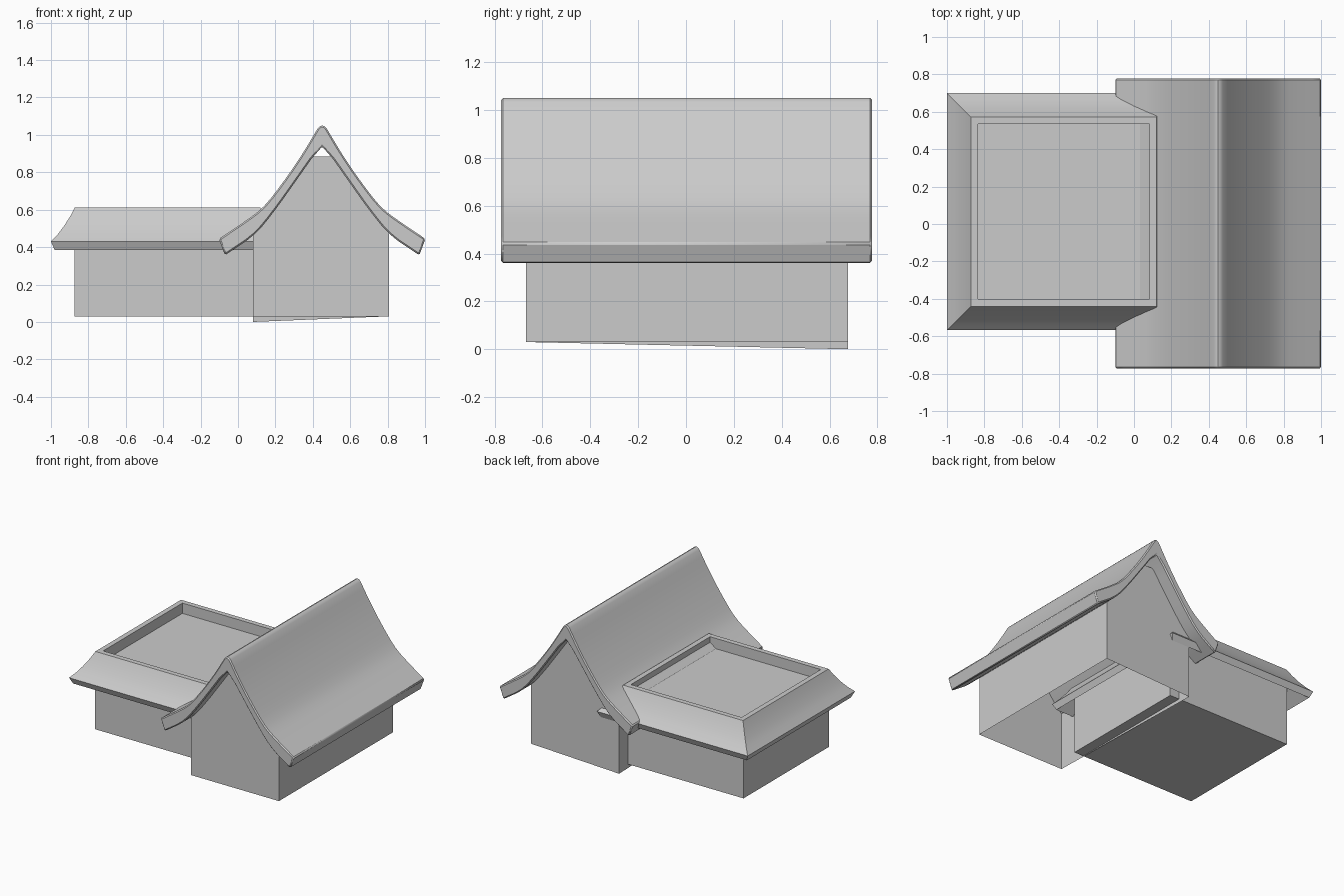
import bpy, bmesh
from mathutils import Vector

if "Cube" in bpy.data.objects:
    bpy.data.objects.remove(bpy.data.objects["Cube"])


def finish(name, bm):
    bmesh.ops.recalc_face_normals(bm, faces=bm.faces)
    me = bpy.data.meshes.new(name)
    bm.to_mesh(me)
    bm.free()
    ob = bpy.data.objects.new(name, me)
    bpy.context.collection.objects.link(ob)
    return ob


def smooth(ob, angle=0.5):
    bpy.ops.object.select_all(action='DESELECT')
    ob.select_set(True)
    bpy.context.view_layer.objects.active = ob
    bpy.ops.object.shade_smooth_by_angle(angle=angle)


def prism(profile, y0, y1):
    # Extrude an x-z outline along y
    bm = bmesh.new()
    a = [bm.verts.new((x, y0, z)) for x, z in profile]
    b = [bm.verts.new((x, y1, z)) for x, z in profile]
    n = len(profile)
    sides = [bm.faces.new((a[i], a[(i + 1) % n], b[(i + 1) % n], b[i])) for i in range(n)]
    bm.faces.new(a)
    bm.faces.new(b)
    return bm, sides


def spline(pts, steps=3):
    # Catmull-Rom curve through the points
    p = [Vector(q) for q in pts]
    p = [2 * p[0] - p[1]] + p + [2 * p[-1] - p[-2]]
    out = []
    for i in range(1, len(p) - 2):
        for s in range(steps):
            t = s / steps
            out.append(0.5 * (2 * p[i] + (p[i + 1] - p[i - 1]) * t
                       + (2 * p[i - 1] - 5 * p[i] + 4 * p[i + 1] - p[i + 2]) * t * t
                       + (3 * p[i] - p[i - 1] - 3 * p[i + 1] + p[i + 2]) * t ** 3))
    return [tuple(v) for v in out] + [tuple(p[-2])]


def box(name, x0, x1, y0, y1, z0, z1):
    bm, _ = prism([(x0, z0), (x1, z0), (x1, z1), (x0, z1)], y0, y1)
    return finish(name, bm)


RIDGE = 0.45

# Gabled hall: flared roof slab, half profiles measured from the ridge
top = spline([(0.025, 1.033), (0.105, 0.90), (0.20, 0.76), (0.31, 0.62), (0.416, 0.535), (0.54, 0.444)])
under = spline([(0.51, 0.357), (0.36, 0.47), (0.255, 0.594), (0.15, 0.74), (0.06, 0.868)])
half = [(0.012, 1.046)] + top + under


def side(s):
    # the left eave is slightly shorter than the right one
    k = 0.012 * s
    return [(RIDGE + s * d + k * max(0, d - 0.4) / 0.14, z) for d, z in half]


profile = [(RIDGE, 1.05)] + side(1) + [(RIDGE, 0.938)] + side(-1)[::-1]
bm, _ = prism(profile, -0.773, 0.778)
roof = finish("hall_roof", bm)
bev = roof.modifiers.new("edge", 'BEVEL')
bev.width = 0.008
bev.segments = 1
bev.limit_method = 'ANGLE'
bev.angle_limit = 1.2
smooth(roof)

# Hall walls: open underneath, one bottom corner dips to the ground
walls = [(0.08, 0.03), (0.808, 0.03), (0.808, 0.50), (0.70, 0.63), (0.60, 0.77), (0.505, 0.885),
         (0.395, 0.885), (0.30, 0.77), (0.20, 0.63), (0.08, 0.50)]
bm, sides = prism(walls, -0.67, 0.677)
bmesh.ops.delete(bm, geom=[sides[0]], context='FACES_ONLY')
for v in bm.verts:
    if v.co.z < 0.1 and v.co.x < 0.1 and v.co.y > 0:
        v.co.z = 0.0
finish("hall_walls", bm)

# Flat wing: walls and sunken deck
box("wing_walls", -0.875, 0.158, -0.44, 0.57, 0.03, 0.50)
box("wing_deck", -0.85, 0.11, -0.42, 0.55, 0.49, 0.535)

# Wing skirt roof: section (outward offset, height) swept round the frame
section = [(0.0, 0.612), (0.025, 0.565), (0.06, 0.51), (0.092, 0.468), (0.128, 0.43), (0.108, 0.385),
           (0.06, 0.43), (-0.005, 0.49), (-0.038, 0.52), (-0.038, 0.612)]
bm = bmesh.new()
rings = []
for d, z in section:
    x0, x1, y0, y1 = -0.872 - d, 0.12 + d, -0.44 - d, 0.572 + d
    rings.append([bm.verts.new((x, y, z)) for x, y in ((x0, y0), (x1, y0), (x1, y1), (x0, y1))])
for r, q in zip(rings, rings[1:] + rings[:1]):
    for i in range(4):
        j = (i + 1) % 4
        bm.faces.new((r[i], r[j], q[j], q[i]))
smooth(finish("wing_skirt_roof", bm))
